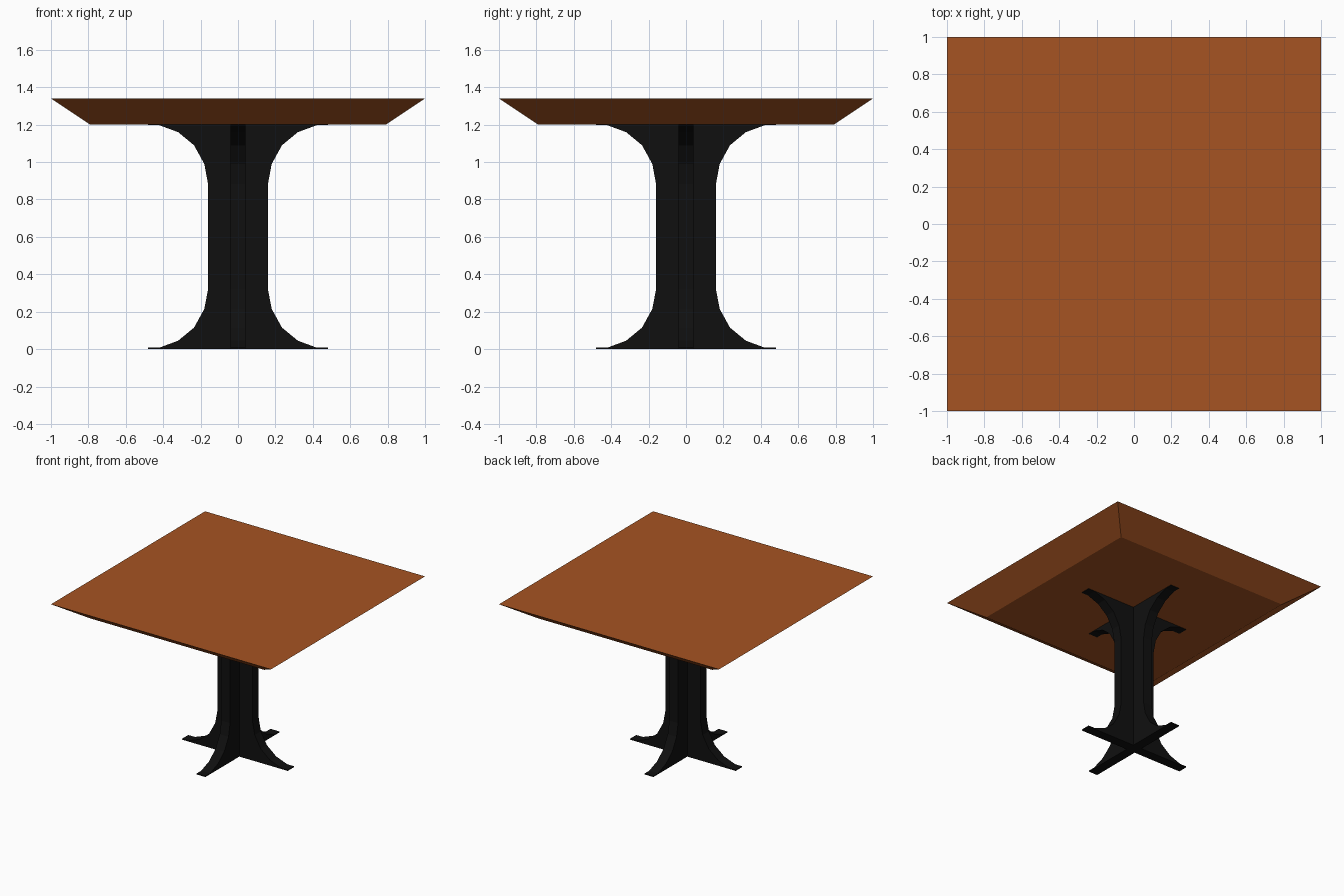
import bpy, bmesh

if "Cube" in bpy.data.objects:
    bpy.data.objects.remove(bpy.data.objects["Cube"])


def material(name, rgb):
    m = bpy.data.materials.new(name)
    m.diffuse_color = (*rgb, 1)
    m.use_nodes = True
    m.node_tree.nodes["Principled BSDF"].inputs["Base Color"].default_value = m.diffuse_color
    return m


def add_object(name, bm, mat):
    bmesh.ops.recalc_face_normals(bm, faces=bm.faces)
    me = bpy.data.meshes.new(name)
    bm.to_mesh(me)
    bm.free()
    me.materials.append(mat)
    ob = bpy.data.objects.new(name, me)
    bpy.context.collection.objects.link(ob)
    return ob


wood = material("brown wood", (0.38, 0.088, 0.016))
iron = material("black iron", (0.005, 0.005, 0.005))

# Table top: slab whose sides slope inwards towards the bottom
bm = bmesh.new()
bmesh.ops.create_cube(bm, size=2)
for v in bm.verts:
    half, z = (1.0, 1.34) if v.co.z > 0 else (0.79, 1.20)
    v.co = (v.co.x * half, v.co.y * half, z)
add_object("table_top", bm, wood)

# Pedestal: two crossed plates, flared at foot and head
right_edge = [(0.48, 0), (0.48, 0.008), (0.42, 0.008), (0.32, 0.045),
              (0.235, 0.115), (0.18, 0.215), (0.16, 0.32),
              (0.16, 0.882), (0.18, 0.99), (0.235, 1.09),
              (0.32, 1.16), (0.42, 1.197), (0.48, 1.197), (0.48, 1.203)]
outline = right_edge + [(-x, z) for x, z in reversed(right_edge)]
HALF_THICK = 0.04


def crossed_plate(name, along_y):
    bm = bmesh.new()
    place = (lambda u, w, z: (w, u, z)) if along_y else (lambda u, w, z: (u, w, z))
    front = [bm.verts.new(place(u, -HALF_THICK, z)) for u, z in outline]
    face = bm.faces.new(front)
    ext = bmesh.ops.extrude_face_region(bm, geom=[face], use_keep_orig=True)
    verts = [g for g in ext["geom"] if isinstance(g, bmesh.types.BMVert)]
    bmesh.ops.translate(bm, verts=verts, vec=place(0, 2 * HALF_THICK, 0))
    return add_object(name, bm, iron)


crossed_plate("pedestal_plate_side_to_side", False)
crossed_plate("pedestal_plate_front_to_back", True)
